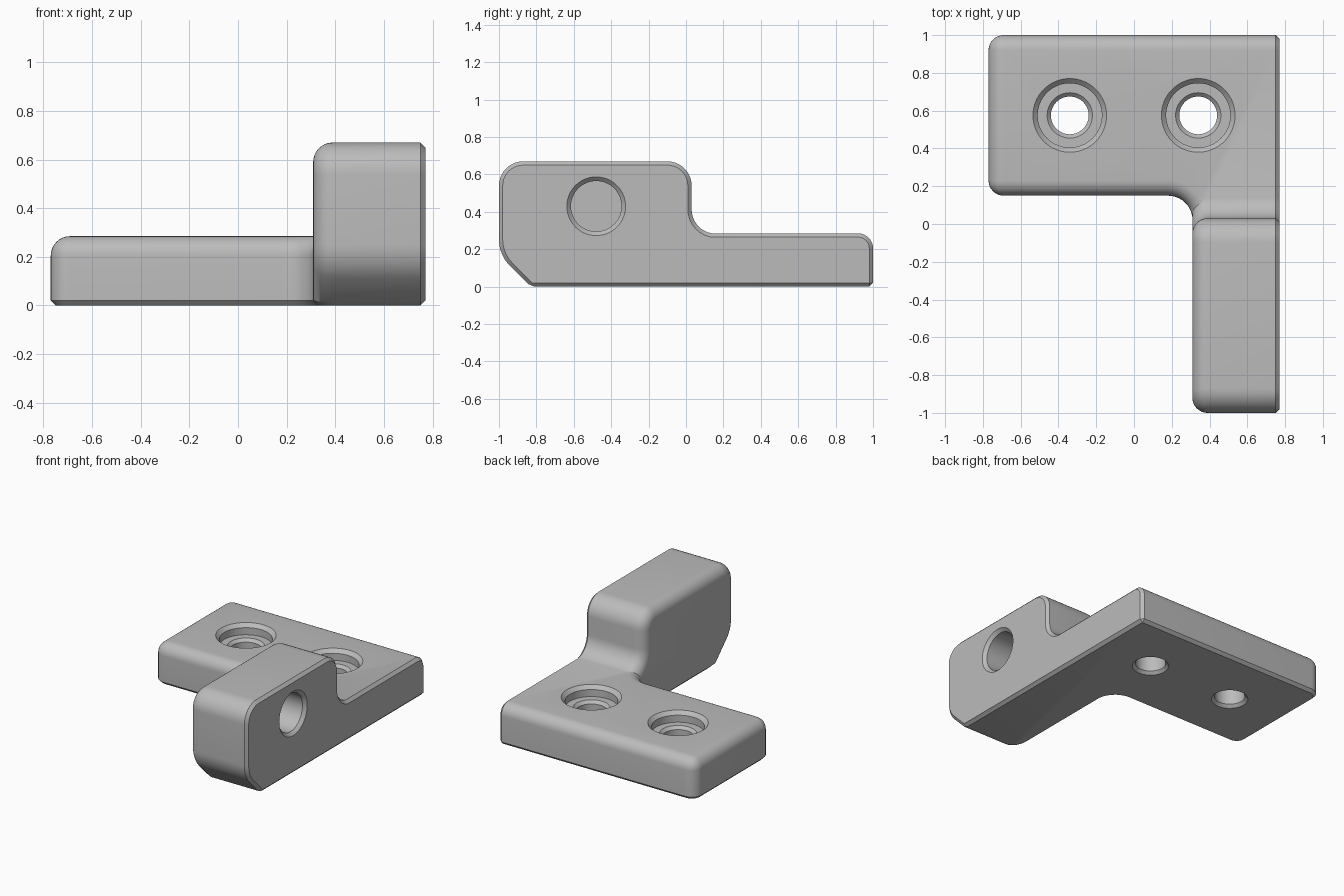
import bpy, bmesh, math
from mathutils import Vector, Matrix

cube = bpy.data.objects.get("Cube")
if cube:
    bpy.data.objects.remove(cube, do_unlink=True)

grey = bpy.data.materials.new("satin grey")
grey.use_nodes = True
grey.diffuse_color = (0.5, 0.5, 0.5, 1)
grey.node_tree.nodes["Principled BSDF"].inputs["Base Color"].default_value = (0.5, 0.5, 0.5, 1)

SOFT = 0.08      # large edge rounding
CHAMFER = 0.02   # small edge break
RIGHT = 0.77     # flat mounting side


def rounded(corners, steps=10):
    """Outline from (a, b, radius) corners, each filleted with an arc."""
    out = []
    for i, (a, b, r) in enumerate(corners):
        p = Vector((a, b))
        if r == 0:
            out.append(p)
            continue
        u = (Vector(corners[i - 1][:2]) - p).normalized()
        v = (Vector(corners[(i + 1) % len(corners)][:2]) - p).normalized()
        half = u.angle(v) / 2
        centre = p + (u + v).normalized() * r / math.sin(half)
        start = p + u * r / math.tan(half) - centre
        end = p + v * r / math.tan(half) - centre
        sweep = math.pi - 2 * half
        for k in range(steps + 1):
            t = k / steps
            out.append(centre + (start * math.sin((1 - t) * sweep)
                                 + end * math.sin(t * sweep)) / math.sin(sweep))
    return out


def finish(bm, name):
    bmesh.ops.recalc_face_normals(bm, faces=bm.faces[:])
    mesh = bpy.data.meshes.new(name)
    bm.to_mesh(mesh)
    bm.free()
    mesh.materials.append(grey)
    obj = bpy.data.objects.new(name, mesh)
    bpy.context.collection.objects.link(obj)
    return obj


def prism(name, points, sweep, extra_edge):
    """Extrude an outline and round the edges of its starting face."""
    bm = bmesh.new()
    cap = bm.faces.new([bm.verts.new(p) for p in points])
    ext = bmesh.ops.extrude_face_region(bm, geom=[cap], use_keep_orig=True)
    bmesh.ops.translate(bm, vec=sweep,
                        verts=[g for g in ext["geom"] if isinstance(g, bmesh.types.BMVert)])
    bmesh.ops.recalc_face_normals(bm, faces=bm.faces[:])
    edges = set(cap.edges) | {e for e in bm.edges if extra_edge(e)}
    bmesh.ops.bevel(bm, geom=list(edges), offset=SOFT, segments=8, profile=0.5,
                    affect='EDGES', clamp_overlap=False)
    return finish(bm, name)


def lathe(name, profile, matrix, sides=64):
    """Closed solid of revolution from (radius, height) points."""
    bm = bmesh.new()
    rings = [[bm.verts.new((r * math.cos(math.tau * k / sides),
                            r * math.sin(math.tau * k / sides), h))
              for k in range(sides)] for r, h in profile]
    for low, high in zip(rings, rings[1:]):
        for k in range(sides):
            n = (k + 1) % sides
            bm.faces.new((low[k], low[n], high[n], high[k]))
    bm.faces.new(rings[0])
    bm.faces.new(rings[-1])
    bm.transform(matrix)
    return finish(bm, name)


def combine(target, tool, operation):
    mod = target.modifiers.new("combine", 'BOOLEAN')
    mod.operation, mod.solver, mod.object = operation, 'EXACT', tool
    with bpy.context.temp_override(object=target, active_object=target):
        bpy.ops.object.modifier_apply(modifier=mod.name)
    bpy.data.objects.remove(tool, do_unlink=True)


# Base plate with the inside corner fillet, oversized to be trimmed later
plan = rounded([(-0.77, 0.15, 0), (0.31, 0.15, 0.13), (0.31, 0.02, 0), (0.317, -0.05, 0),
                (0.317, -0.25, 0), (1, -0.25, 0), (1, 1, 0), (-0.77, 1, 0)])
bracket = prism("angle_bracket", [(p.x, p.y, 0.285) for p in plan], (0, 0, -0.5),
                lambda e: all(v.co.x < -0.7 for v in e.verts)
                and abs(e.verts[0].co.z - e.verts[1].co.z) > 0.1)

# Raised arm, swept sideways from its side profile
side = rounded([(-1, 0.67, 0.13), (0.03, 0.67, 0.13), (0.03, 0.285, 0.13), (0.36, 0.28, 0),
                (0.36, -0.25, 0), (-0.58, -0.25, 0), (-1, 0.17, 0.2)])
arm = prism("raised_arm", [(0.309, p.x, p.y) for p in side], (0.65, 0, 0), lambda e: False)
combine(bracket, arm, 'UNION')

# Trim the underside and the right side flat, then chamfer their rims
bm = bmesh.new()
bm.from_mesh(bracket.data)
bmesh.ops.remove_doubles(bm, verts=bm.verts[:], dist=0.0005)
for origin, normal in (((0, 0, 0), (0, 0, -1)), ((RIGHT, 0, 0), (1, 0, 0))):
    cut = bmesh.ops.bisect_plane(bm, geom=bm.verts[:] + bm.edges[:] + bm.faces[:], dist=1e-5,
                                 plane_co=origin, plane_no=normal, clear_outer=True)
    rim = [e for e in bm.edges if e.is_boundary]
    bmesh.ops.holes_fill(bm, edges=rim, sides=0)
bmesh.ops.recalc_face_normals(bm, faces=bm.faces[:])
bmesh.ops.dissolve_limit(bm, angle_limit=0.002, verts=bm.verts[:], edges=bm.edges[:])


def trimmed(face):
    c = face.calc_center_median()
    return (abs(c.z) < 1e-4 and face.normal.z < -0.99) or \
           (abs(c.x - RIGHT) < 1e-4 and face.normal.x > 0.99)


rims = [e for e in bm.edges if any(trimmed(f) for f in e.link_faces)
        and e.calc_face_angle(0) > 0.3]
bmesh.ops.bevel(bm, geom=rims, offset=CHAMFER, segments=1, profile=0.5,
                affect='EDGES', clamp_overlap=False)
bmesh.ops.recalc_face_normals(bm, faces=bm.faces[:])
bm.to_mesh(bracket.data)
bm.free()

# Two counterbored screw holes through the plate
for x in (-0.34, 0.34):
    hole = lathe("screw_hole", [(0.14, -0.02), (0.10, 0.02), (0.10, 0.19), (0.12, 0.21),
                                (0.17, 0.21), (0.17, 0.26), (0.215, 0.305)],
                 Matrix.Translation((x, 0.575, 0)))
    combine(bracket, hole, 'DIFFERENCE')

# Blind socket in the side of the arm
socket = lathe("side_socket", [(0.135, -0.36), (0.135, -0.022), (0.177, 0.02)],
               Matrix.Translation((RIGHT, -0.48, 0.43)) @ Matrix.Rotation(math.pi / 2, 4, 'Y'))
combine(bracket, socket, 'DIFFERENCE')

# Smooth rounded faces, keeping chamfers crisp
bpy.ops.object.select_all(action='DESELECT')
bracket.select_set(True)
bpy.context.view_layer.objects.active = bracket
bpy.ops.object.shade_smooth_by_angle(angle=math.radians(28))
